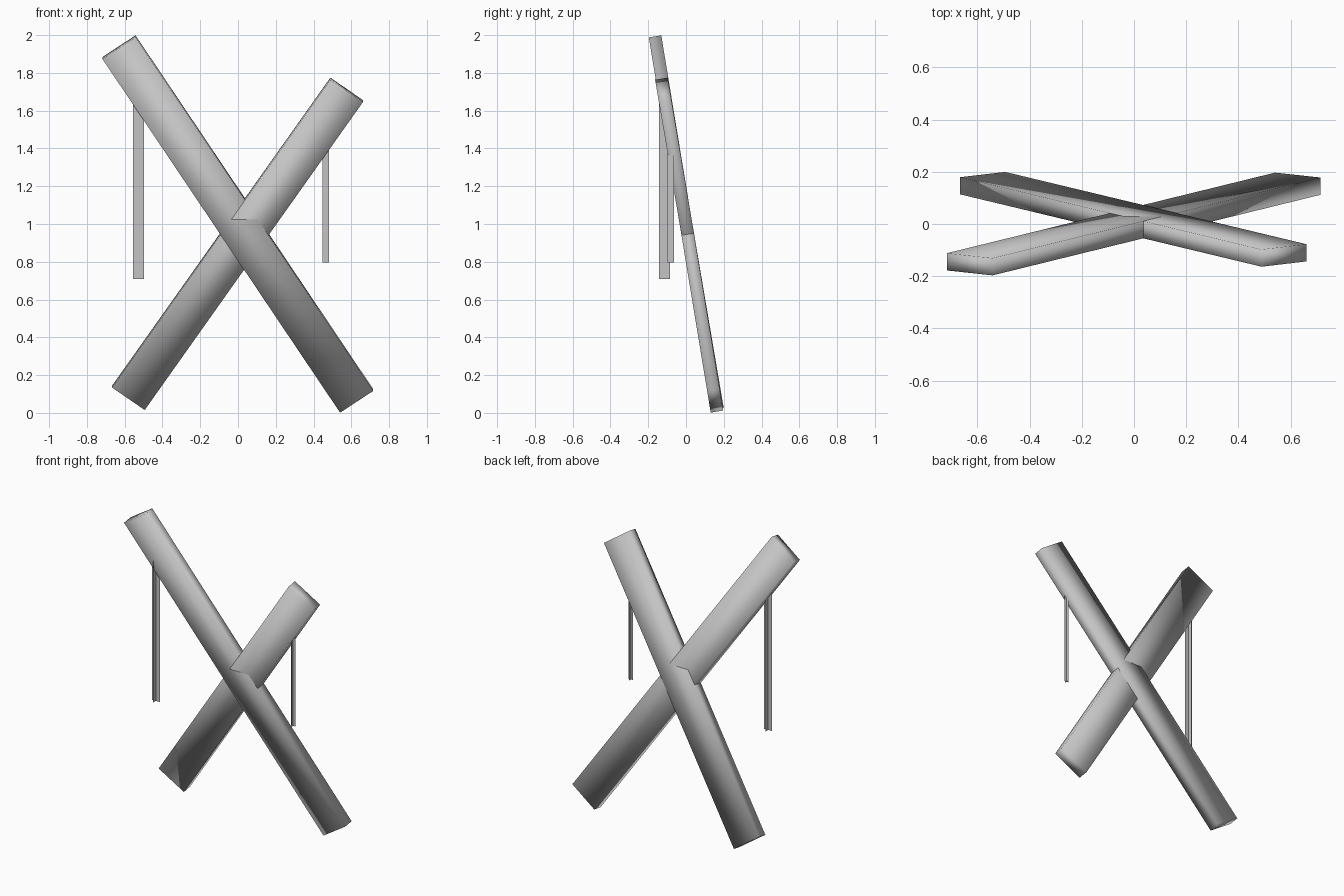
import bpy, bmesh
from mathutils import Matrix, Vector

cube = bpy.data.objects.get("Cube")
if cube:
    bpy.data.objects.remove(cube, do_unlink=True)

grey = bpy.data.materials.new("plain_grey")
grey.use_nodes = True
colour = (0.55, 0.55, 0.55, 1.0)
grey.diffuse_color = colour
grey.node_tree.nodes["Principled BSDF"].inputs["Base Color"].default_value = colour


def add_object(name, bm, smooth):
    mesh = bpy.data.meshes.new(name)
    bm.to_mesh(mesh)
    bm.free()
    mesh.materials.append(grey)
    for poly in mesh.polygons:
        poly.use_smooth = smooth
    obj = bpy.data.objects.new(name, mesh)
    bpy.context.collection.objects.link(obj)
    return obj


def beam(name, top_xz, bottom_xz, lean, offset, width=0.21, depth=0.067):
    """Softly shaded plank lying in the plane y = offset - lean * z."""
    top, bottom = (Vector((x, offset - lean * z, z)) for x, z in (top_xz, bottom_xz))
    along = top - bottom
    normal = Vector((0, 1, lean)).normalized()
    across = along.cross(normal).normalized()
    frame = Matrix((across * width, normal * depth, along)).transposed().to_4x4()
    frame.translation = (top + bottom) / 2
    bm = bmesh.new()
    bmesh.ops.create_cube(bm, size=1, matrix=frame)
    bmesh.ops.recalc_face_normals(bm, faces=bm.faces)
    return add_object(name, bm, True)


def hanger(name, x, y, half, low, high):
    """Strip made of two crossed upright cards."""
    bm = bmesh.new()
    for dx, dy in ((half, 0), (0, half)):
        corners = [(x - dx, y - dy, low), (x + dx, y + dy, low),
                   (x + dx, y + dy, high), (x - dx, y - dy, high)]
        bm.faces.new([bm.verts.new(c) for c in corners])
    return add_object(name, bm, False)


# Two leaning planks that cross in an X
beam("long_beam", (-0.63, 1.936), (0.628, 0.064), 0.165, 0.165)
beam("short_beam", (0.575, 1.71), (-0.58, 0.08), 0.17, 0.17015)

# Strips hanging from the upper arms
hanger("right_hanger", -0.527, -0.115, 0.029, 0.71, 1.7)
hanger("left_hanger", 0.465, -0.081, 0.017, 0.795, 1.48)
